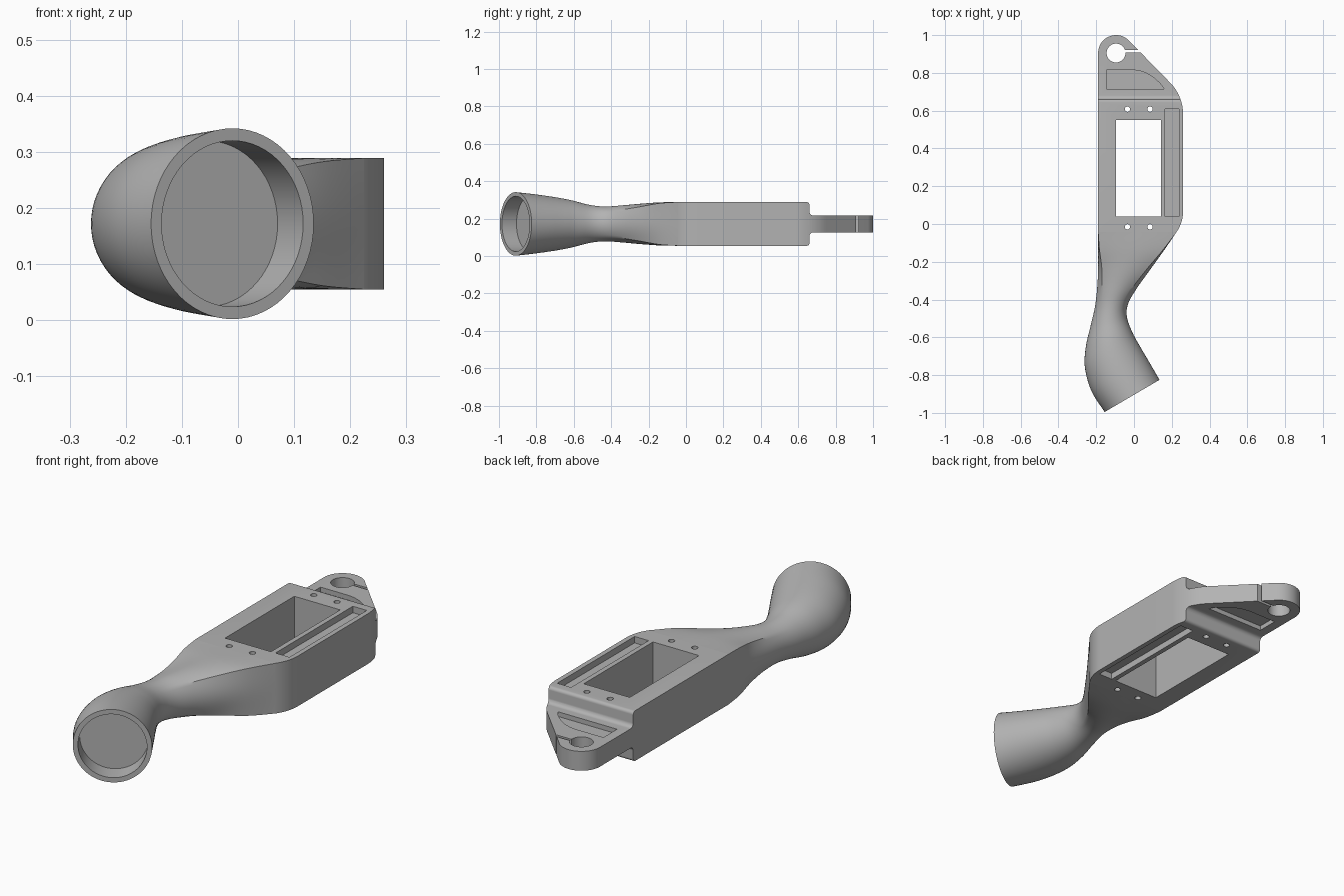
import bpy, bmesh
from math import cos, sin, pi, radians
from mathutils import Vector

if "Cube" in bpy.data.objects:
    bpy.data.objects.remove(bpy.data.objects["Cube"], do_unlink=True)

MID = 0.172        # height of the centre plane
BODY_H = 0.117     # half thickness of the body
TAB_H = 0.045      # half thickness of the tab

grey = bpy.data.materials.new("plain grey")
grey.use_nodes = True
grey.diffuse_color = (0.45, 0.45, 0.45, 1)
grey.node_tree.nodes["Principled BSDF"].inputs["Base Color"].default_value = (0.45, 0.45, 0.45, 1)


def make_object(name, bm):
    bmesh.ops.recalc_face_normals(bm, faces=bm.faces)
    mesh = bpy.data.meshes.new(name)
    bm.to_mesh(mesh)
    bm.free()
    mesh.materials.append(grey)
    obj = bpy.data.objects.new(name, mesh)
    bpy.context.scene.collection.objects.link(obj)
    return obj


def arc(cx, cy, r, start, end, n=16):
    angles = [radians(start + (end - start) * i / n) for i in range(n + 1)]
    return [(cx + r * cos(a), cy + r * sin(a)) for a in angles]


def prism(name, pts, lo, hi, axis="z"):
    """Extrude a flat profile along z (plan profile) or x (side profile)."""
    place = (lambda p, d: (p[0], p[1], d)) if axis == "z" else (lambda p, d: (d, p[0], p[1]))
    bm = bmesh.new()
    face = bm.faces.new([bm.verts.new(place(p, lo)) for p in pts])
    ext = bmesh.ops.extrude_face_region(bm, geom=[face])
    shift = Vector(place((0, 0), hi - lo))
    bmesh.ops.translate(bm, vec=shift, verts=[v for v in ext["geom"] if isinstance(v, bmesh.types.BMVert)])
    return make_object(name, bm)


def rect(x0, x1, y0, y1):
    return [(x0, y0), (x1, y0), (x1, y1), (x0, y1)]


def combine(target, cutter, operation="DIFFERENCE"):
    """Apply a boolean and discard the cutter."""
    mod = target.modifiers.new("cut", "BOOLEAN")
    mod.operation, mod.solver, mod.object = operation, "EXACT", cutter
    bpy.context.view_layer.update()
    graph = bpy.context.evaluated_depsgraph_get()
    mesh = bpy.data.meshes.new_from_object(target.evaluated_get(graph))
    target.modifiers.clear()
    target.data = mesh
    bpy.data.objects.remove(cutter, do_unlink=True)


def smooth(obj, angle=30):
    bpy.ops.object.select_all(action="DESELECT")
    obj.select_set(True)
    bpy.context.view_layer.objects.active = obj
    bpy.ops.object.shade_smooth_by_angle(angle=radians(angle))


# Body and end tab: plan outline crossed with the stepped side profile
lower = arc(0.06, 0.07, 0.2, -34.5, 0)
corner = lower[0]
outline = ([(-0.19, corner[1])] + lower + arc(0.02, 0.58, 0.24, 0, 45)
           + arc(-0.095, 0.905, 0.095, 45, 180, 32))
body = prism("body_with_tab", outline, MID - 0.3, MID + 0.3)

upper = ([(-0.3, BODY_H)] + arc(0.645, BODY_H - 0.015, 0.015, 90, 0, 6)
         + arc(0.68, TAB_H + 0.02, 0.02, 180, 270, 6) + [(1.2, TAB_H)])
profile = [(y, MID + z) for y, z in upper] + [(y, MID - z) for y, z in reversed(upper)]
combine(body, prism("side_profile", profile, -0.6, 0.6, "x"), "INTERSECT")

# Window, screw holes, tab hole and clamp slit, all right through
through = [rect(-0.095, 0.142, 0.04, 0.55),
           arc(-0.095, 0.905, 0.05, 0, 352.5, 47),
           rect(-0.08, 0.2, 0.908, 0.922)]
through += [arc(x, y, 0.014, 0, 345, 23) for x in (-0.035, 0.085) for y in (-0.015, 0.608)]
for pts in through:
    combine(body, prism("cutter", pts, -0.3, 0.6))

# Shallow pockets on both faces: long slot and curved tab pocket
slot = rect(0.165, 0.237, 0.04, 0.61)
tab_pocket = [(-0.145, 0.715), (0.16, 0.715), (0.14, 0.742), (0.115, 0.766), (0.088, 0.786),
              (0.06, 0.801), (0.03, 0.811), (0.0, 0.815), (-0.145, 0.815)]
for side in (1, -1):
    for pts, floor in ((slot, BODY_H - 0.03), (tab_pocket, TAB_H - 0.022)):
        combine(body, prism("cutter", pts, MID + side * floor, MID + side * 0.3))

# Open the body where the neck continues from it
bm = bmesh.new()
bm.from_mesh(body.data)
ends = [f for f in bm.faces if f.normal.y < -0.99 and abs(f.calc_center_median().y - corner[1]) < 0.002]
bmesh.ops.delete(bm, geom=ends, context="FACES")
bm.to_mesh(body.data)
bm.free()
smooth(body)

# Neck and cup: left x, y, right x, y, half height, squareness
sections = [
    (-0.19, corner[1], corner[0], corner[1], BODY_H, 1),
    (-0.19, -0.14, 0.155, -0.145, 0.115, 0.85),
    (-0.19, -0.24, 0.083, -0.245, 0.108, 0.5),
    (-0.195, -0.34, 0.012, -0.345, 0.099, 0.2),
    (-0.207, -0.44, -0.032, -0.425, 0.093, 0.04),
    (-0.23, -0.54, -0.037, -0.495, 0.102, 0),
    (-0.255, -0.65, -0.008, -0.575, 0.126, 0),
    (-0.26, -0.76, 0.03, -0.645, 0.143, 0),
    (-0.225, -0.885, 0.08, -0.73, 0.158, 0),
    (-0.155, -0.995, 0.135, -0.825, 0.17, 0),
]
SIDES, STEPS = 64, 6


def spline(a, b, c, d, t):
    return [q + 0.5 * t * (r - p + t * (2 * p - 5 * q + 4 * r - s + t * (3 * (q - r) + s - p)))
            for p, q, r, s in zip(a, b, c, d)]


def ring(lx, ly, rx, ry, h, square):
    centre = Vector(((lx + rx) / 2, (ly + ry) / 2, MID))
    across = Vector(((rx - lx) / 2, (ry - ly) / 2, 0))
    pts = []
    for i in range(SIDES):
        c, s = cos(2 * pi * i / SIDES), sin(2 * pi * i / SIDES)
        k = 1 + min(max(square, 0), 1) * (1 / max(abs(c), abs(s)) - 1)
        pts.append(centre + across * (c * k) + Vector((0, 0, h * s * k)))
    return pts


rings = []
last = len(sections) - 1
for i in range(last):
    a, b, c, d = (sections[min(max(j, 0), last)] for j in (i - 1, i, i + 1, i + 2))
    rings += [ring(*spline(a, b, c, d, n / STEPS)) for n in range(STEPS)]
rings.append(ring(*sections[last]))

# Rim and recessed floor of the cup
mouth = sum(rings[-1], Vector()) / SIDES
inward = Vector((-0.506, 0.863, 0)) * 0.09
lip = [mouth + (p - mouth) * 0.87 for p in rings[-1]]
rings += [lip, [p + inward for p in lip]]

bm = bmesh.new()
loops = [[bm.verts.new(p) for p in pts] for pts in rings]
for one, two in zip(loops, loops[1:]):
    for i in range(SIDES):
        j = (i + 1) % SIDES
        bm.faces.new((one[i], one[j], two[j], two[i]))
bm.faces.new(loops[-1])
smooth(make_object("neck_and_cup", bm))
